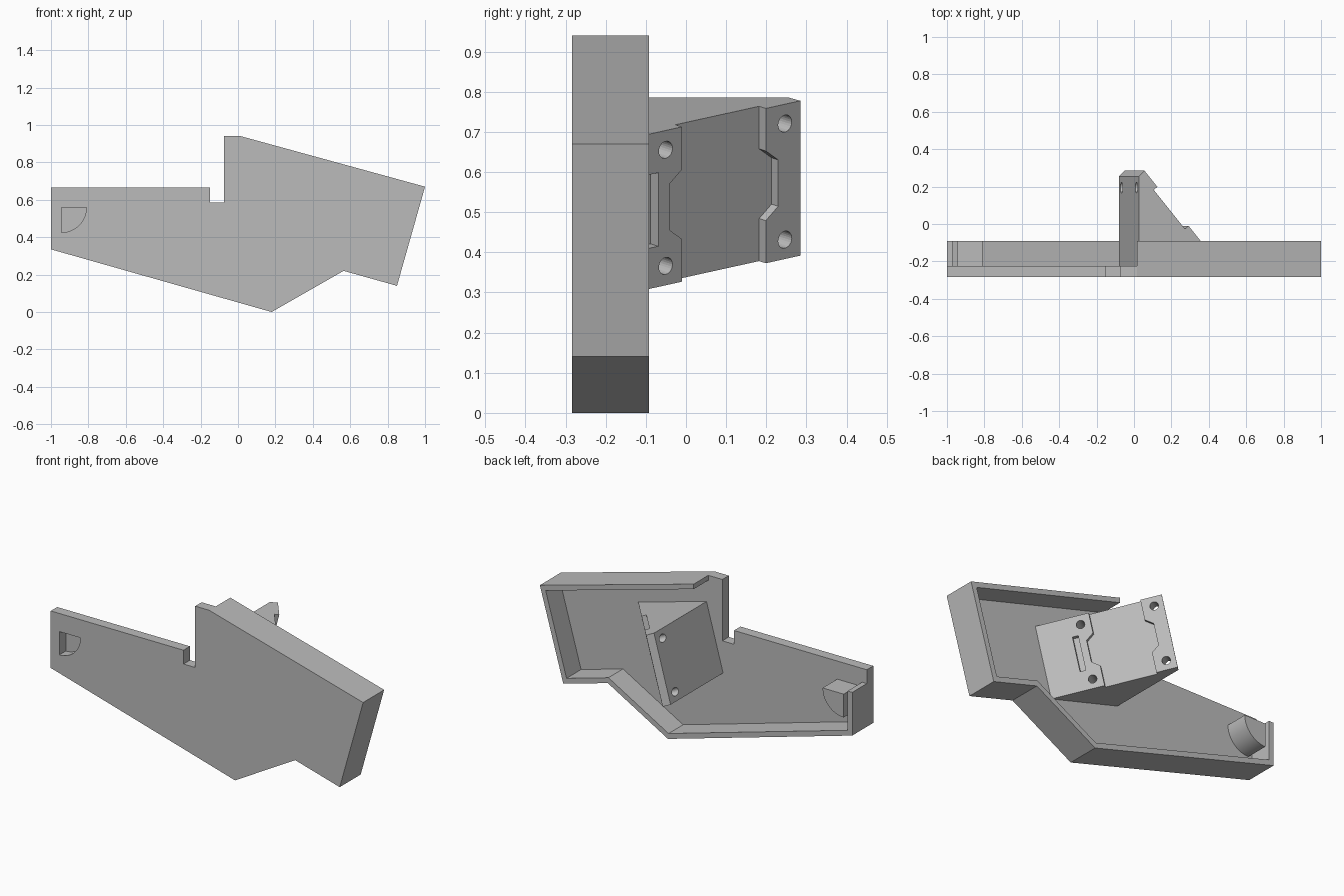
import bpy, bmesh, math
from mathutils import Vector

if "Cube" in bpy.data.objects:
    bpy.data.objects.remove(bpy.data.objects["Cube"])

grey = bpy.data.materials.new("plain_grey")
grey.diffuse_color = (0.5, 0.5, 0.5, 1)
grey.use_nodes = True
grey.node_tree.nodes["Principled BSDF"].inputs["Base Color"].default_value = grey.diffuse_color


def prism(name, ring_a, ring_b, cutter=False):
    """Solid between two matching rings of points."""
    bm = bmesh.new()
    a = [bm.verts.new(p) for p in ring_a]
    b = [bm.verts.new(p) for p in ring_b]
    n = len(a)
    bm.faces.new(a)
    bm.faces.new(b[::-1])
    for i in range(n):
        j = (i + 1) % n
        bm.faces.new((a[j], a[i], b[i], b[j]))
    bmesh.ops.recalc_face_normals(bm, faces=bm.faces)
    mesh = bpy.data.meshes.new(name)
    bm.to_mesh(mesh)
    bm.free()
    mesh.materials.append(grey)
    ob = bpy.data.objects.new(name, mesh)
    bpy.context.collection.objects.link(ob)
    if cutter:
        ob.hide_render = True
        ob.display_type = 'WIRE'
    return ob


def slab(name, pts, y0, y1, cutter=False):
    """Outline in x, z extruded along y."""
    return prism(name, [(x, y0, z) for x, z in pts], [(x, y1, z) for x, z in pts], cutter)


def cut(ob, cutter):
    m = ob.modifiers.new(cutter.name, 'BOOLEAN')
    m.operation = 'DIFFERENCE'
    m.solver = 'EXACT'
    m.object = cutter


def smooth(ob):
    bpy.ops.object.select_all(action='DESELECT')
    ob.select_set(True)
    bpy.context.view_layer.objects.active = ob
    bpy.ops.object.shade_smooth_by_angle(angle=math.radians(30))


FRONT, FLOOR, BACK = -0.284, -0.225, -0.092

# Front plate with a quarter-round window
rim = [(0.015, 0.94), (1, 0.67), (0.85, 0.14), (0.565, 0.22), (0.18, 0.0), (-1, 0.335)]
plate = slab("front_plate", rim + [(-1, 0.665), (-0.15, 0.665), (-0.15, 0.585),
                                   (-0.075, 0.585), (-0.075, 0.94)], FRONT, FLOOR)
quarter = [(-0.945, 0.56)] + [
    (-0.945 + 0.135 * math.cos(t), 0.56 - 0.135 * math.sin(t))
    for t in (math.pi / 2 * i / 16 for i in range(17))]
cut(plate, slab("window_cutter", quarter, FRONT - 0.05, FLOOR + 0.05, True))

# Quarter-round boss behind the window
smooth(slab("quarter_boss", quarter, FLOOR, BACK))

# Rim wall: outline path offset inwards with mitred corners
path = [Vector(p) for p in rim + [(-1, 0.585)]]
normals = []
for p, q in zip(path, path[1:]):
    d = (q - p).normalized()
    normals.append(Vector((d.y, -d.x)))
inner = []
for i, p in enumerate(path):
    n0, n1 = normals[max(i - 1, 0)], normals[min(i, len(normals) - 1)]
    inner.append(p + (n0 + n1) * 0.03 / (1 + n0.dot(n1)))
inner[0].x = path[0].x
slab("rim_wall", [tuple(p) for p in path + inner[::-1]], FLOOR, BACK)

# Tilted bracket frame: u across, v up, y depth
TILT = math.radians(15.4)
CO, SI = math.cos(TILT), math.sin(TILT)
H = 0.4


def frame(u, v, y):
    return Vector((-0.08 + u * CO + v * SI, y, 0.40 - u * SI + v * CO))


# Mounting face frame: s down the slope, v up, d outwards
T = Vector((0.311, -0.375)).normalized()
N = Vector((-T.y, T.x))


def face(s, v, d):
    return frame(0.031 + T.x * s + N.x * d, v, 0.285 + T.y * s + N.y * d)


# Bracket wedge with a small chamfer at its tip
section = [(0, FLOOR), (0, 0.255), (0.031, 0.285), (0.454, FLOOR)]
bracket = prism("bracket", [frame(u, 0, y) for u, y in section],
                [frame(u, H, y) for u, y in section])


def face_cutter(name, outline, depth):
    cut(bracket, prism(name, [face(s, v, -depth) for s, v in outline],
                       [face(s, v, 0.03) for s, v in outline], True))


# Keyed recess across the mounting face
S0, S1, KEY = 0.112, 0.383, 0.04
face_cutter("recess_cutter", [
    (S0, -0.05), (S0, 0.11), (S0 - KEY, 0.14), (S0 - KEY, 0.26), (S0, 0.29), (S0, H + 0.05),
    (S1, H + 0.05), (S1, 0.29), (S1 + KEY, 0.26), (S1 + KEY, 0.14), (S1, 0.11), (S1, -0.05)],
    0.026)

# Slot near the base of the mounting face
face_cutter("slot_cutter", [(0.46, 0.105), (0.49, 0.105), (0.49, 0.295), (0.46, 0.295)], 0.03)

# Four screw holes
for s in (0.05, 0.436):
    for v in (0.05, 0.35):
        ring = [(s + 0.022 * math.cos(a), v + 0.022 * math.sin(a))
                for a in (math.tau * i / 24 for i in range(24))]
        face_cutter("hole_cutter", ring, 0.2)
smooth(bracket)
